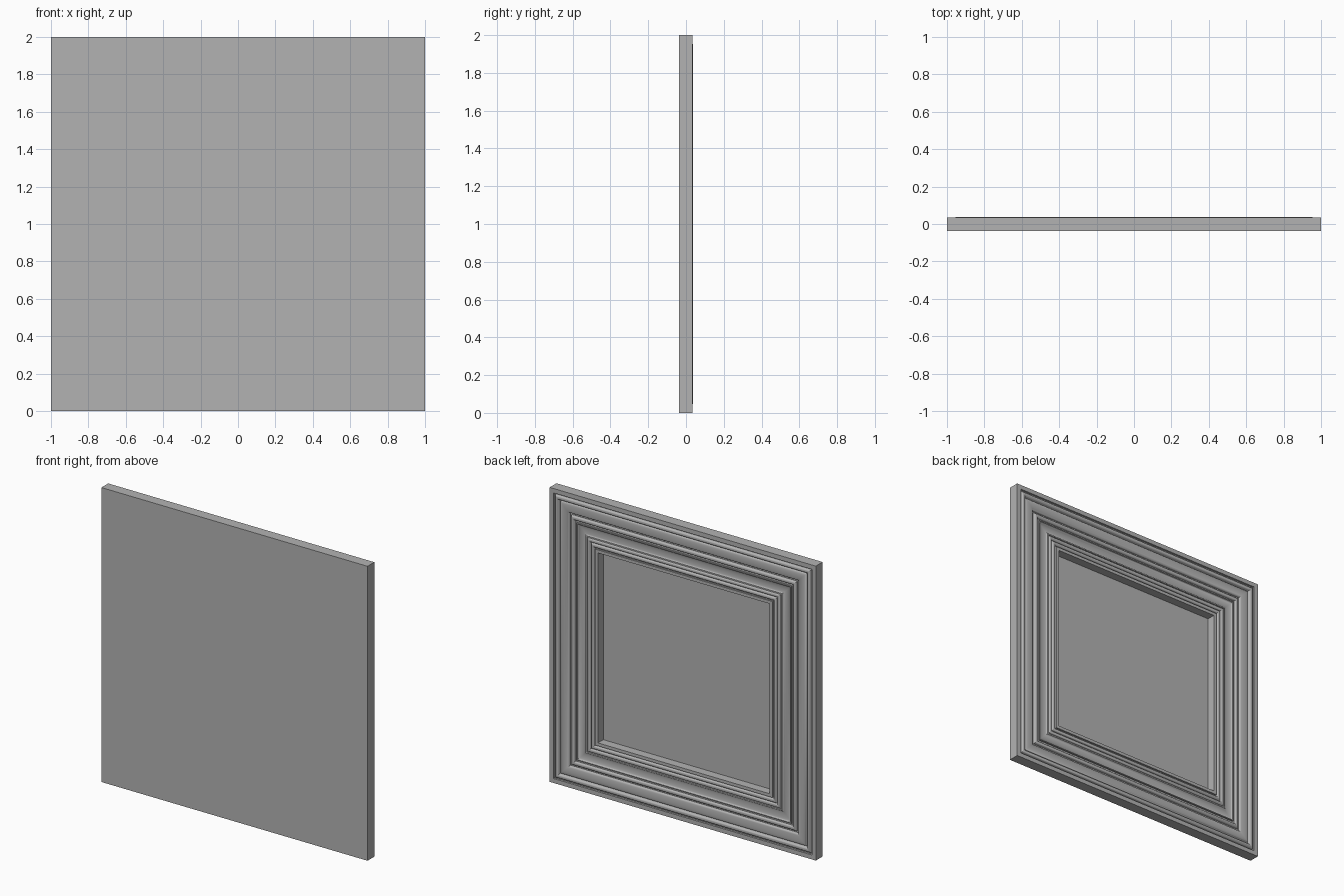
import bpy, bmesh, math

cube = bpy.data.objects.get("Cube")
if cube:
    bpy.data.objects.remove(cube)

grey = bpy.data.materials.new("plain_grey")
grey.use_nodes = True
colour = (0.45, 0.45, 0.45, 1)
grey.diffuse_color = colour
grey.node_tree.nodes["Principled BSDF"].inputs["Base Color"].default_value = colour

FRONT = -0.038
PANEL = -0.034


def curve(start, end, bulge, steps=8):
    """Profile arc between two (inset, y) points; positive bulge is a bead, negative a cove."""
    pts = []
    for i in range(steps + 1):
        a = math.pi * i / steps
        t = (1 - math.cos(a)) / 2
        pts.append((start[0] + (end[0] - start[0]) * t,
                    start[1] + (end[1] - start[1]) * t + bulge * math.sin(a)))
    return pts


def square(bm, inset, y):
    r = 1 - inset
    return [bm.verts.new((sx * r, y, 1 + sz * r))
            for sx, sz in ((-1, -1), (1, -1), (1, 1), (-1, 1))]


def finish(bm, name):
    bmesh.ops.recalc_face_normals(bm, faces=bm.faces)
    mesh = bpy.data.meshes.new(name)
    bm.to_mesh(mesh)
    bm.free()
    mesh.materials.append(grey)
    ob = bpy.data.objects.new(name, mesh)
    bpy.context.collection.objects.link(ob)
    return ob


# Moulding section, from the outer front edge round to the inner wall
profile = [(0, FRONT), (0, 0.035), (0.03, 0.035), (0.03, 0.022), (0.038, 0.022)]
profile += curve((0.04, 0.026), (0.068, 0.026), 0.012)       # outer bead
profile += [(0.072, 0.02)]
profile += curve((0.076, 0.024), (0.14, 0.02), 0.009)        # broad rounded band
profile += [(0.142, 0.012), (0.152, 0.012)]
profile += curve((0.154, 0.018), (0.18, 0.018), 0.01)        # middle bead
profile += [(0.182, 0.014), (0.194, 0.014), (0.194, 0.024)]
profile += curve((0.2, 0.024), (0.262, 0.022), -0.012)       # shallow cove
profile += [(0.27, 0.022), (0.272, 0.016)]
for d in (0.274, 0.302):                                     # inner beads
    profile += curve((d, 0.017), (d + 0.024, 0.017), 0.009)
    profile += [(d + 0.026, 0.013)]
profile += [(0.334, 0.013), (0.334, 0.024), (0.355, 0.024), (0.355, PANEL)]

# Frame with a plain front face
bm = bmesh.new()
rings = [square(bm, d, y) for d, y in profile]
bm.faces.new(rings[0])
for a, b in zip(rings, rings[1:]):
    for i in range(4):
        j = (i + 1) % 4
        bm.faces.new((a[i], a[j], b[j], b[i]))
# Recessed panel closes the opening
bm.faces.new(rings[-1])
frame = finish(bm, "moulded_frame_with_panel")

bpy.context.view_layer.objects.active = frame
frame.select_set(True)
bpy.ops.object.shade_smooth_by_angle(angle=math.radians(35))
